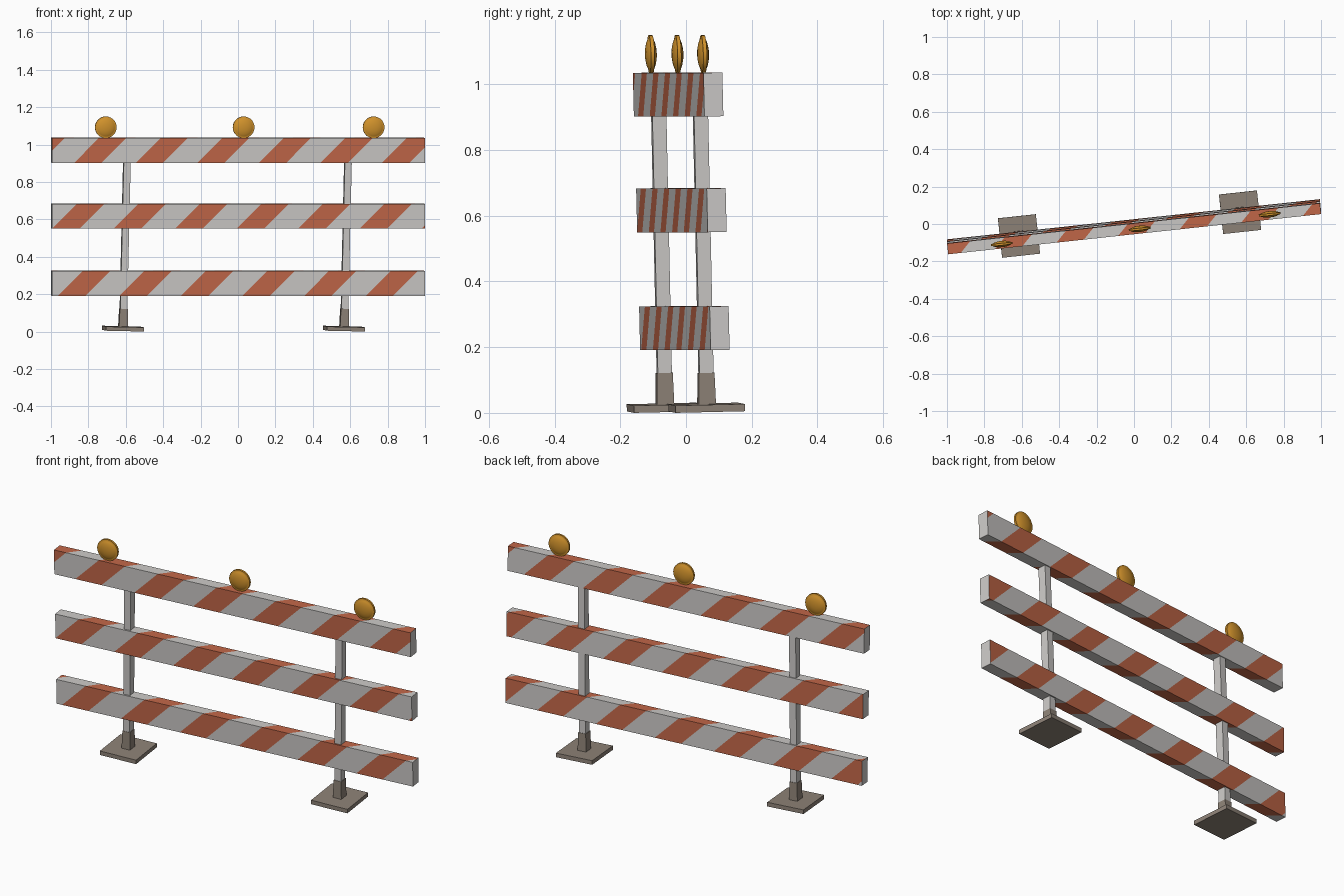
import bpy, bmesh
from math import radians, floor, pi
from mathutils import Matrix, Vector

old = bpy.data.objects.get("Cube")
if old:
    bpy.data.objects.remove(old)


def material(name, rgb):
    m = bpy.data.materials.new(name)
    m.use_nodes = True
    m.diffuse_color = (*rgb, 1)
    bsdf = next(n for n in m.node_tree.nodes if n.type == 'BSDF_PRINCIPLED')
    bsdf.inputs["Base Color"].default_value = (*rgb, 1)
    return m


WHITE = material("off white", (0.60, 0.585, 0.57))
ORANGE = material("rust orange", (0.54, 0.135, 0.065))
AMBER = material("amber", (0.64, 0.29, 0.025))
BROWN = material("grey brown", (0.27, 0.225, 0.185))

YAW = Matrix.Rotation(radians(6.15), 4, 'Z')
LEAN = YAW @ Matrix.Rotation(radians(1.35), 4, 'X')
POST_LEAN = LEAN @ Matrix.Rotation(radians(1.2), 4, 'Y')


def finish(bm, name, mats, matrix):
    bmesh.ops.recalc_face_normals(bm, faces=bm.faces[:])
    me = bpy.data.meshes.new(name)
    bm.to_mesh(me)
    bm.free()
    for m in mats:
        me.materials.append(m)
    ob = bpy.data.objects.new(name, me)
    ob.matrix_world = matrix
    bpy.context.collection.objects.link(ob)
    return ob


def box(size, centre=(0, 0, 0)):
    bm = bmesh.new()
    bmesh.ops.create_cube(bm, size=1, matrix=Matrix.Translation(centre) @ Matrix.Diagonal((*size, 1)))
    return bm


# Rails: stripes wrap around the long box at 45 degrees
LENGTH, THICK, HEIGHT = 2.005, 0.058, 0.133
PERIOD, BAND = 0.331, 0.147


def rail(name, y, z, start):
    bm = box((LENGTH, THICK, HEIGHT))
    bmesh.ops.split_edges(bm, edges=bm.edges[:])
    hy, hz = THICK / 2, HEIGHT / 2
    for face in bm.faces[:]:
        n = face.normal.copy()
        if abs(n.x) > 0.5:
            continue
        # Stripe coordinate: distance along x less distance around the section
        if n.y < -0.5:
            axis, offset = Vector((1, 0, -1)), -hz
        elif n.z > 0.5:
            axis, offset = Vector((1, -1, 0)), -HEIGHT - hy
        elif n.y > 0.5:
            axis, offset = Vector((1, 0, 1)), -HEIGHT - THICK - hz
        else:
            axis, offset = Vector((1, 1, 0)), -2 * HEIGHT - THICK - hy
        parts = [face]
        for k in range(-3, 10):
            for edge in (0, BAND):
                u = start + k * PERIOD + edge - offset
                geom = set(parts)
                for f in parts:
                    geom.update(f.edges, f.verts)
                cut = bmesh.ops.bisect_plane(bm, geom=list(geom), dist=1e-5,
                                             plane_co=(u, 0, 0), plane_no=axis)
                found = [g for g in cut["geom"] if isinstance(g, bmesh.types.BMFace)]
                parts = list(set(found) | {f for f in parts if f.is_valid})
        for f in parts:
            t = axis.dot(f.calc_center_median()) + offset - start
            f.material_index = int(t - PERIOD * floor(t / PERIOD) < BAND)
    bmesh.ops.remove_doubles(bm, verts=bm.verts[:], dist=1e-4)
    finish(bm, name, [WHITE, ORANGE], Matrix.Translation((0, y, z)) @ LEAN)


rail("top_rail", -0.024, 0.969, -0.884)
rail("middle_rail", -0.014, 0.617, -1.003)
rail("bottom_rail", -0.005, 0.258, -0.971)

# Posts with their sleeves and base plates
for side, x, y in (("right", -0.615, -0.064), ("left", 0.567, 0.063)):
    place = Matrix.Translation((x, y, 0.0157)) @ POST_LEAN
    finish(box((0.037, 0.043, 0.98), (0, 0, 0.495)), side + "_post", [WHITE], place)
    sleeve = box((0.048, 0.053, 0.105), (0, 0, 0.054))
    for v in sleeve.verts:
        if v.co.z > 0.05:
            v.co.x *= 0.88
            v.co.y *= 0.9
    finish(sleeve, side + "_sleeve", [BROWN], place)
    finish(box((0.204, 0.212, 0.022)), side + "_base_plate", [BROWN], place)

# Warning lamps: double-domed discs with a thin rim
dome = [(0, 0.017), (0.02, 0.016), (0.036, 0.0125), (0.047, 0.008), (0.050, 0.006), (0.058, 0.0055)]
profile = [(r, -a) for r, a in dome] + [(r, a) for r, a in reversed(dome)]
for name, x, y in (("right_lamp", -0.707, -0.107), ("middle_lamp", 0.03, -0.026), ("left_lamp", 0.725, 0.052)):
    bm = bmesh.new()
    verts = [bm.verts.new((r, a, 0)) for r, a in profile]
    edges = [bm.edges.new(pair) for pair in zip(verts, verts[1:])]
    bmesh.ops.spin(bm, geom=verts + edges, cent=(0, 0, 0), axis=(0, 1, 0),
                   angle=2 * pi, steps=28, use_duplicate=False)
    bmesh.ops.remove_doubles(bm, verts=bm.verts[:], dist=1e-4)
    lamp = finish(bm, name, [AMBER], Matrix.Translation((x, y, 1.092)) @ LEAN)
    bpy.ops.object.select_all(action='DESELECT')
    lamp.select_set(True)
    bpy.context.view_layer.objects.active = lamp
    bpy.ops.object.shade_smooth_by_angle(angle=radians(35))
